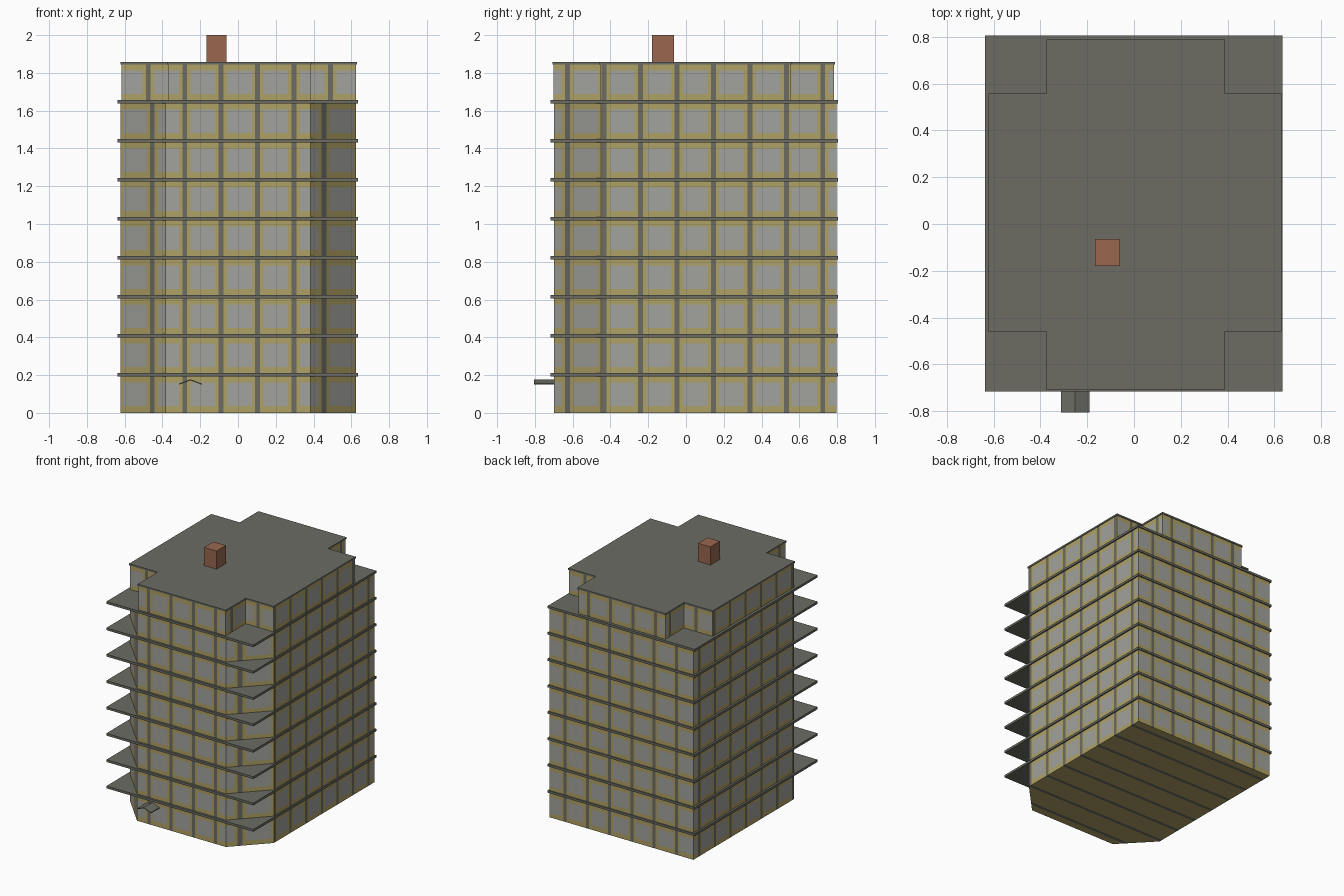
import bpy, bmesh, math
from mathutils import Vector

if "Cube" in bpy.data.objects:
    bpy.data.objects.remove(bpy.data.objects["Cube"])

FLOOR, BASE = 0.2064, 0.2016          # storey height, height of first slab
BAY = 0.193                           # width of a window bay
X0, Y0 = -0.089, -0.048               # a mullion position on each axis


def material(name, rgb):
    m = bpy.data.materials.new(name)
    m.diffuse_color = (*rgb, 1)
    m.use_nodes = True
    m.node_tree.nodes["Principled BSDF"].inputs["Base Color"].default_value = m.diffuse_color
    return m


CONCRETE = material("dark concrete", (0.15, 0.15, 0.127))
FRAME = material("yellow frame", (0.43, 0.355, 0.13))
GLASS = material("grey glass", (0.36, 0.36, 0.34))
BRICK = material("brown brick", (0.32, 0.135, 0.078))


def finish(name, bm, mats):
    me = bpy.data.meshes.new(name)
    bm.to_mesh(me)
    bm.free()
    for m in mats:
        me.materials.append(m)
    ob = bpy.data.objects.new(name, me)
    bpy.context.collection.objects.link(ob)
    return ob


def prism(outline, z0, z1):
    """Extrude a counter-clockwise outline upwards."""
    bm = bmesh.new()
    low = [bm.verts.new((x, y, z0)) for x, y in outline]
    top = [bm.verts.new((x, y, z1)) for x, y in outline]
    bm.faces.new(low[::-1])
    bm.faces.new(top)
    n = len(outline)
    for i in range(n):
        j = (i + 1) % n
        bm.faces.new((low[i], low[j], top[j], top[i]))
    bm.normal_update()
    return bm


def rect(x0, x1, y0, y1):
    return [(x0, y0), (x1, y0), (x1, y1), (x0, y1)]


def offset(v, start, step):
    """Distance of v from the nearest repeat of start."""
    return abs((v - start + step / 2) % step - step / 2)


def facade(name, bm):
    """Cut window bays into the walls and colour them by position."""
    def cut(axis, start, step, halves):
        normal = Vector([float(i == axis) for i in range(3)])
        for k in range(-10, 11):
            for h in halves:
                bmesh.ops.bisect_plane(
                    bm, geom=bm.verts[:] + bm.edges[:] + bm.faces[:],
                    plane_co=normal * (start + k * step + h), plane_no=normal)
    bays = (-0.031, -0.013, 0.013, 0.031)
    cut(0, X0, BAY, bays)
    cut(1, Y0, BAY, bays)
    cut(2, BASE, FLOOR, (-0.041, 0.041))
    bm.normal_update()
    for f in bm.faces:
        c, n = f.calc_center_median(), f.normal
        # walls facing front or back follow x, the others and the base follow y
        along_x = abs(n.y) > 0.9
        d = offset(c.x, X0, BAY) if along_x else offset(c.y, Y0, BAY)
        if n.z > 0.5 or d < 0.013:
            f.material_index = 0
        elif n.z < -0.5 or d < 0.031 or offset(c.z, BASE, FLOOR) < 0.041:
            f.material_index = 1
        else:
            f.material_index = 2
    return finish(name, bm, (CONCRETE, FRAME, GLASS))


def cross(g):
    """Cross-shaped plan of the top storey, grown by g."""
    xi0, xi1, xo0, xo1 = -0.37 - g, 0.385 + g, -0.617 - g, 0.625 + g
    yi0, yi1, yo0, yo1 = -0.455 - g, 0.553 + g, -0.702 - g, 0.783 + g
    return [(xi0, yo0), (xi1, yo0), (xi1, yi0), (xo1, yi0), (xo1, yi1),
            (xi1, yi1), (xi1, yo1), (xi0, yo1), (xi0, yi1), (xo0, yi1),
            (xo0, yi0), (xi0, yi0)]


# Main tower with the two front corners cut off
facade("tower_walls", prism(
    [(-0.385, -0.70), (0.385, -0.70), (0.625, -0.45), (0.625, 0.797),
     (-0.622, 0.797), (-0.622, -0.45)], 0, BASE + 7 * FLOOR))

# Top storey, open at both ends since slab and roof cover it
bm = prism(cross(0), BASE + 7 * FLOOR, 1.848)
bmesh.ops.delete(bm, geom=[f for f in bm.faces if abs(f.normal.z) > 0.5],
                 context='FACES_ONLY')
facade("top_storey_walls", bm)

# Roof
finish("roof", prism(cross(0.005), 1.845, 1.858), [CONCRETE])

# Square-cornered floor slabs
for k in range(8):
    z = BASE + k * FLOOR
    finish(f"floor_slab_{k + 1}",
           prism(rect(-0.638, 0.635, -0.717, 0.805), z - 0.009, z + 0.009),
           [CONCRETE])

# Chimney
finish("chimney", prism(rect(-0.167, -0.06, -0.18, -0.064), 1.85, 2.0), [BRICK])

# Small gabled canopy over the entrance
bm = bmesh.new()
section = [(-0.313, 0.149), (-0.252, 0.172), (-0.191, 0.149),
           (-0.191, 0.155), (-0.252, 0.178), (-0.313, 0.155)]
front = [bm.verts.new((x, -0.805, z)) for x, z in section]
back = [bm.verts.new((x, -0.695, z)) for x, z in section]
bm.faces.new(front)
bm.faces.new(back[::-1])
for i in range(6):
    j = (i + 1) % 6
    bm.faces.new((front[j], front[i], back[i], back[j]))
bmesh.ops.recalc_face_normals(bm, faces=bm.faces[:])
finish("entrance_canopy", bm, [CONCRETE])
